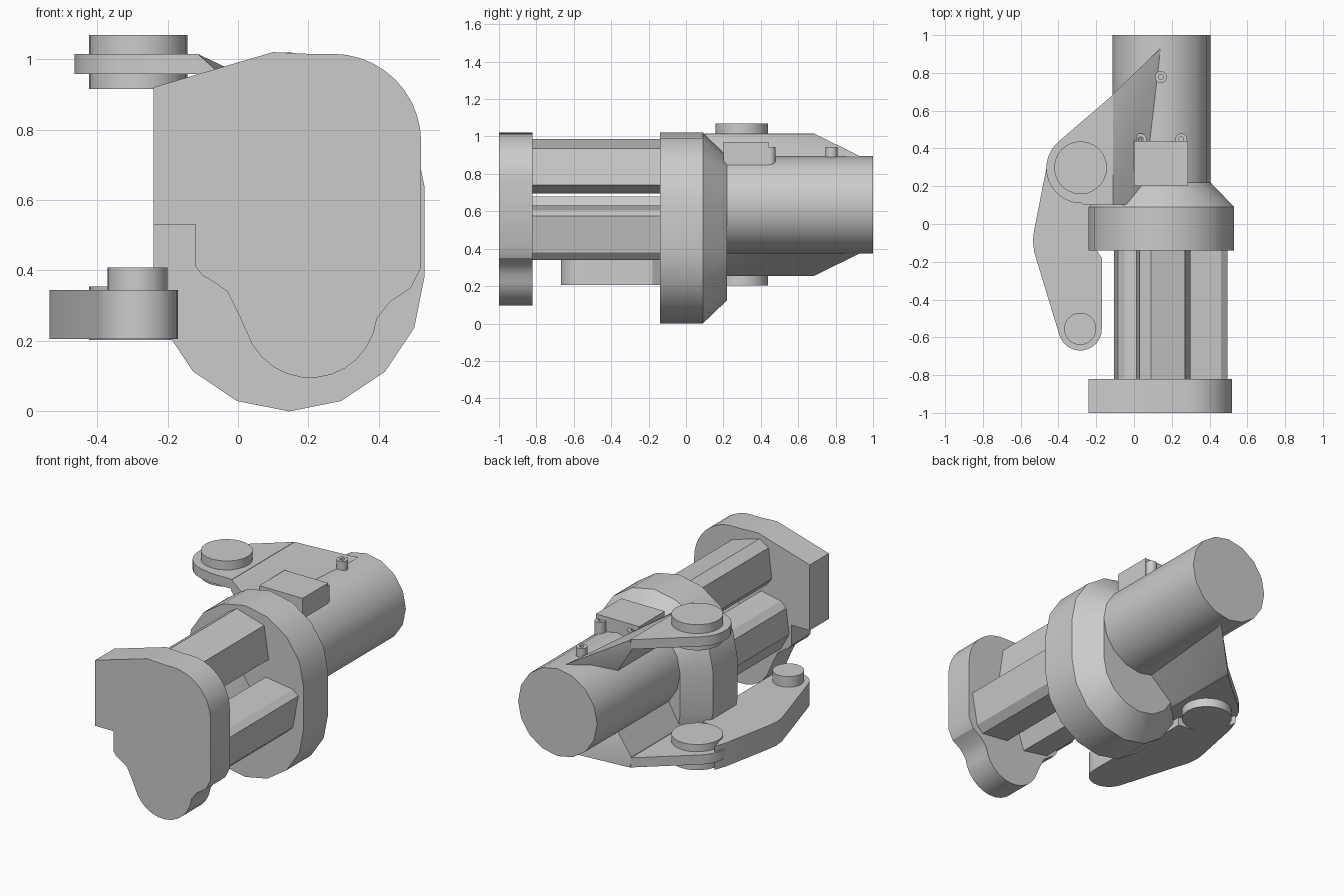
import bpy, bmesh, math
from mathutils import Vector

cube = bpy.data.objects.get("Cube")
if cube:
    bpy.data.objects.remove(cube, do_unlink=True)

grey = bpy.data.materials.new("plain grey")
grey.use_nodes = True
COLOUR = (0.6, 0.6, 0.6, 1)
grey.diffuse_color = COLOUR
grey.node_tree.nodes["Principled BSDF"].inputs["Base Color"].default_value = COLOUR

AXIS_Z = 0.635   # height of the barrel axis
AXIS_X = 0.145


def finish(name, bm):
    bmesh.ops.recalc_face_normals(bm, faces=bm.faces)
    mesh = bpy.data.meshes.new(name)
    bm.to_mesh(mesh)
    bm.free()
    mesh.materials.append(grey)
    ob = bpy.data.objects.new(name, mesh)
    bpy.context.collection.objects.link(ob)
    bpy.ops.object.select_all(action='DESELECT')
    ob.select_set(True)
    bpy.context.view_layer.objects.active = ob
    bpy.ops.object.shade_smooth_by_angle(angle=math.radians(28))
    return ob


def loft(name, rings):
    """Join matching rings of points and cap both ends."""
    bm = bmesh.new()
    loops = [[bm.verts.new(p) for p in ring] for ring in rings]
    n = len(loops[0])
    for a, b in zip(loops, loops[1:]):
        for i in range(n):
            j = (i + 1) % n
            bm.faces.new((a[i], a[j], b[j], b[i]))
    bm.faces.new(loops[0])
    bm.faces.new(loops[-1])
    return finish(name, bm)


def along_y(name, outline, y0, y1):
    return loft(name, [[(x, y, z) for x, z in outline] for y in (y0, y1)])


def along_z(name, outline, z0, z1):
    return loft(name, [[(x, y, z) for x, y in outline] for z in (z0, z1)])


def hull(name, points):
    bm = bmesh.new()
    for p in points:
        bm.verts.new(p)
    bmesh.ops.convex_hull(bm, input=bm.verts)
    return finish(name, bm)


def arc(cx, cy, r, start, end, steps):
    angles = [math.radians(start + (end - start) * i / steps) for i in range(steps + 1)]
    return [(cx + r * math.cos(a), cy + r * math.sin(a)) for a in angles]


def circle(cx, cy, r, sides):
    return arc(cx, cy, r, 0, 360, sides)[:-1]


# Front end plate with a rounded shoulder and a hanging lobe
plate = [(-0.24, 0.53), (-0.24, 0.92), (0.1, 1.02), (0.2, 1.015)]
plate += arc(0.27, 0.765, 0.25, 90, 0, 10)
plate += [(0.52, 0.41), (0.49, 0.35), (0.43, 0.31), (0.395, 0.265)]
plate += arc(0.205, 0.285, 0.19, -20, -150, 10)
plate += [(0, 0.28), (-0.03, 0.34), (-0.08, 0.375), (-0.1, 0.385), (-0.12, 0.41), (-0.12, 0.53)]
along_y("front_plate", plate, -1, -0.82)

# Long chamfered bars between the plate and the flange
bars = {
    "top_bar": [(0.09, 0.987), (0.27, 0.935), (0.3, 0.74), (0.2, 0.695), (0.04, 0.73), (0.01, 0.77), (0.03, 0.95)],
    "side_bar_left": [(0.28, 0.63), (0.46, 0.605), (0.495, 0.575), (0.46, 0.38), (0.42, 0.34), (0.24, 0.36), (0.21, 0.55)],
    "side_bar_right": [(0.08, 0.68), (-0.05, 0.655), (-0.085, 0.62), (-0.105, 0.47), (-0.05, 0.37), (0.12, 0.34), (0.185, 0.53)],
}
for name, outline in bars.items():
    along_y(name, outline, -0.83, -0.13)


# Oblong flange, tapering towards the barrel
def oblong(r, y):
    ring = arc(AXIS_X, AXIS_Z, r, 0, 180, 8) + arc(AXIS_X, 0.385, r, 180, 360, 8)
    return [(x, y, z) for x, z in ring]


loft("flange", [oblong(0.385, -0.14), oblong(0.385, 0.09), oblong(0.26, 0.22)])

# Rear barrel
along_y("barrel", circle(AXIS_X, AXIS_Z, 0.26, 16), 0.2, 1)

# Upper and lower pivot brackets, mirrored about the barrel axis
slab = [(-0.11, 0.1), (-0.11, 0.685)] + arc(-0.28, 0.295, 0.185, 132, 270, 10) + [(-0.26, 0.1)]
gusset = [(-0.115, 0.1, 1.015), (-0.115, 0.685, 1.015), (-0.115, 0.1, 0.95), (-0.115, 0.68, 0.95),
          (0.05, 0.1, 0.87), (0.05, 0.78, 0.87), (0.14, 0.86, 0.885), (0.14, 0.93, 0.895),
          (-0.03, 0.1, 0.8), (-0.03, 0.7, 0.8), (0.14, 0.92, 0.86)]
for name, flip in (("upper", False), ("lower", True)):
    def level(z):
        return 2 * AXIS_Z - z if flip else z

    along_z(name + "_bracket", slab, level(0.958), level(1.015))
    hull(name + "_gusset", [(x, y, level(z)) for x, y, z in gusset])
    along_z(name + "_pivot_disc", circle(-0.283, 0.298, 0.14, 24), level(0.915), level(1.068))

# Lower link arm with its pin
link = arc(-0.285, -0.555, 0.115, 195, 360, 12)
link += [(-0.17, -0.18), (-0.21, -0.12), (-0.21, 0.14), (-0.3, 0.15), (-0.41, 0.24),
         (-0.44, 0.36), (-0.465, 0.29), (-0.53, -0.04), (-0.535, -0.09), (-0.528, -0.15)]
along_z("link_arm", link, 0.205, 0.345)
along_z("link_pin", circle(-0.285, -0.555, 0.085, 24), 0.3, 0.408)

# Connector box on the barrel, with two lugs and a lone post
along_z("connector_box", [(0, 0.2), (0.285, 0.2), (0.285, 0.44), (0, 0.44)], 0.845, 0.97)


def hollow_post(name, x, y, z0, z1):
    """Small post with a shallow hole in the top."""
    rings = [(0.032, z0), (0.032, z1), (0.013, z1), (0.013, z1 - 0.025)]
    loft(name, [[(px, py, z) for px, py in circle(x, y, r, 14)] for r, z in rings])


hollow_post("lug_right", 0.035, 0.448, 0.845, 0.945)
hollow_post("lug_left", 0.25, 0.448, 0.845, 0.945)
hollow_post("post", 0.142, 0.778, 0.87, 0.945)
